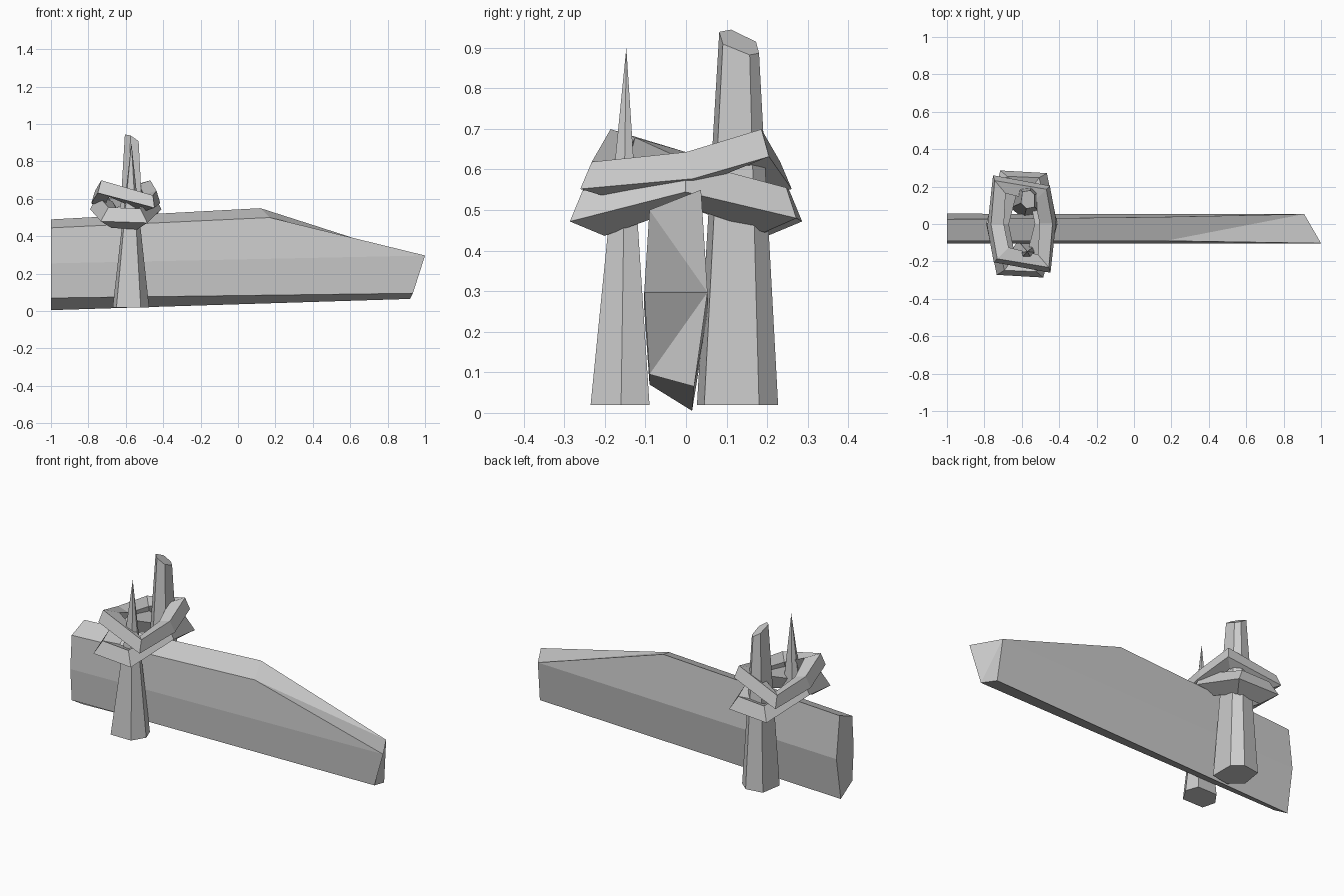
import bpy, math
from mathutils import Vector

if "Cube" in bpy.data.objects:
    bpy.data.objects.remove(bpy.data.objects["Cube"])


def mesh_object(name, verts, faces):
    mesh = bpy.data.meshes.new(name)
    mesh.from_pydata(verts, [], faces)
    obj = bpy.data.objects.new(name, mesh)
    bpy.context.collection.objects.link(obj)
    # consistent outward normals
    import bmesh
    bm = bmesh.new()
    bm.from_mesh(mesh)
    bmesh.ops.recalc_face_normals(bm, faces=bm.faces)
    bm.to_mesh(mesh)
    bm.free()
    return obj


# Plank: six-sided left end, ridge in the top edge, slanted right end
plank = [
    (-1, -.09, .07), (-1, -.103, .255), (-1, -.09, .445),
    (-1, .025, .49), (-1, .055, .25), (-1, .015, .005),
    (.17, -.09, .50), (.12, .037, .55),
    (.935, -.09, .095), (1, -.103, .297), (.91, .053, .297), (.92, .02, .065)]
mesh_object("plank", plank, [
    (0, 1, 2, 3, 4, 5), (0, 8, 9, 1), (1, 9, 6, 2), (2, 6, 7, 3),
    (6, 10, 7), (6, 9, 10), (3, 7, 10, 4), (4, 10, 11, 5),
    (0, 5, 11, 8), (8, 11, 10), (8, 10, 9)])

# Front stake: six-sided, tapering to a sharp point
base = [(-.65, -.235), (-.52, -.235), (-.475, -.16),
        (-.50, -.09), (-.62, -.09), (-.67, -.16)]
verts = [(x, y, .02) for x, y in base] + [(-.57, -.147, .90)]
mesh_object("front_stake", verts,
            [tuple(range(6))] + [(i, (i + 1) % 6, 6) for i in range(6)])

# Back stake: six-sided, tapered, with a slanted cut top
ring = [(.085, -.082), (.085, .053), (.03, .1),
        (-.07, .085), (-.09, -.04), (-.02, -.1)]
verts = [(-.57 + x, .127 + y, .02) for x, y in ring]
verts += [(-.567 + .42 * x, .131 + .49 * y, .914 - .2 * y - .25 * x)
          for x, y in ring]
mesh_object("back_stake", verts,
            [tuple(range(6)), tuple(range(6, 12))]
            + [(i, (i + 1) % 6, (i + 1) % 6 + 6, i + 6) for i in range(6)])


# Rope loops: half a path, turned 180 degrees to close the loop
def rope(name, half, radius, twist):
    pts = [Vector(p) for p in half]
    pts += [Vector((-p.x, -p.y, p.z)) for p in pts]
    n = len(pts)
    verts, faces = [], []
    for i, p in enumerate(pts):
        a = (p - pts[i - 1]).normalized()
        b = (pts[(i + 1) % n] - p).normalized()
        t = (a + b).normalized()
        side = t.cross(Vector((0, 0, 1))).normalized()
        up = side.cross(t)
        miter = 1 / max(.75, t.dot(a))
        for k in range(4):
            ang = twist + k * math.pi / 2
            verts.append(p + Vector((-.6, 0, 0))
                         + side * radius * miter * math.cos(ang)
                         + up * radius * math.sin(ang))
            faces.append((i * 4 + k, i * 4 + (k + 1) % 4,
                          (i + 1) % n * 4 + (k + 1) % 4, (i + 1) % n * 4 + k))
    mesh_object(name, verts, faces)


rope("upper_rope", [(.12, -.212, .575), (.14, .01, .60), (.11, .165, .655)],
     .05, math.radians(62))
rope("lower_rope", [(.07, -.228, .492), (.13, .0, .565), (.085, .22, .50)],
     .06, math.radians(70))
